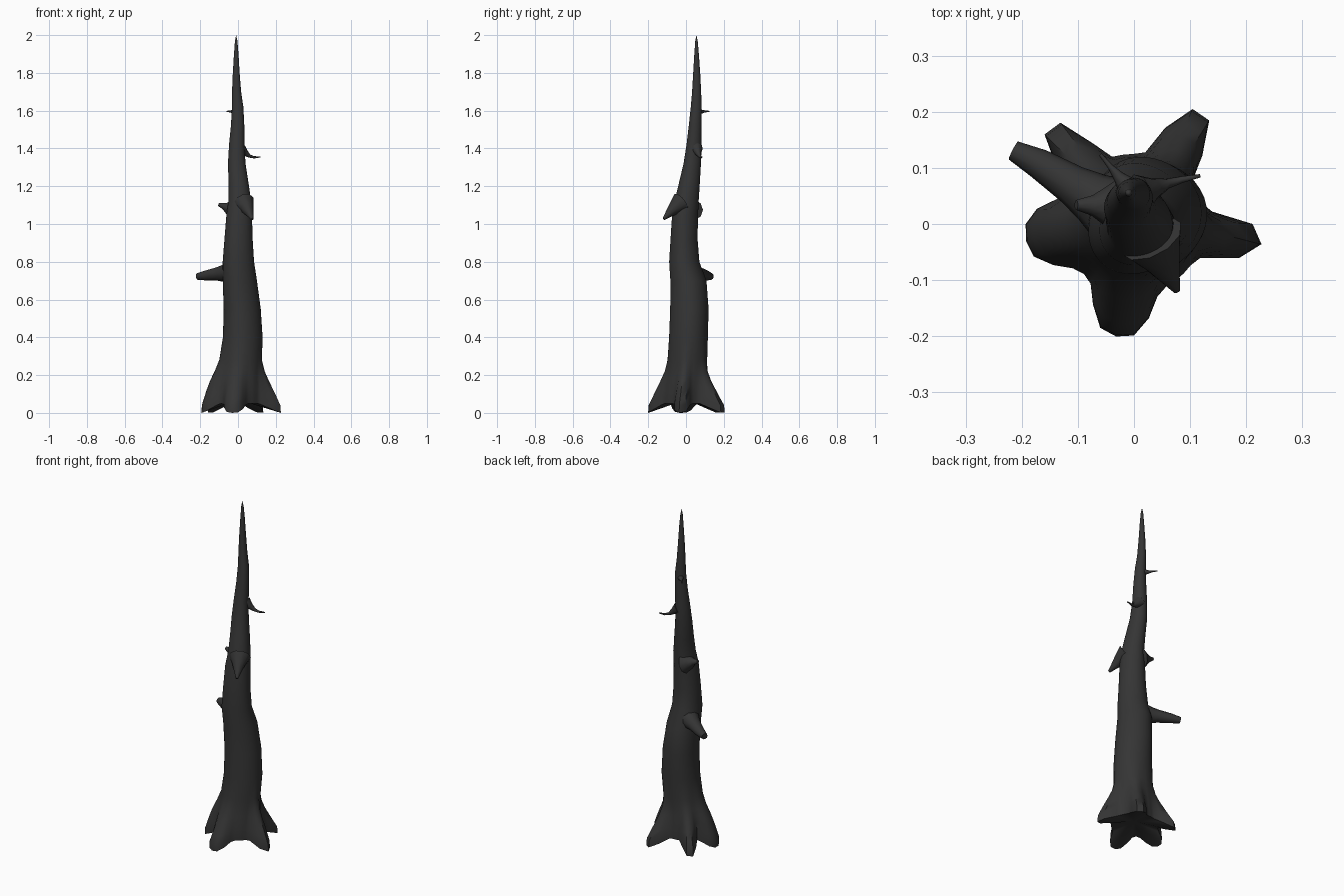
import bpy, bmesh, math
from mathutils import Vector

bark = bpy.data.materials.new("dark_bark")
bark.diffuse_color = (0.035, 0.035, 0.035, 1)


def loft(name, rings, tip=None, base=None):
    """Skin a list of equal-length rings; optional closing points."""
    bm = bmesh.new()
    rows = [[bm.verts.new(p) for p in r] for r in rings]
    n = len(rows[0])
    for a, b in zip(rows, rows[1:]):
        for i in range(n):
            j = (i + 1) % n
            bm.faces.new((a[i], a[j], b[j], b[i]))
    for row, point in ((rows[0], base), (rows[-1], tip)):
        if point is None:
            bm.faces.new(row)
        else:
            c = bm.verts.new(point)
            for i in range(n):
                bm.faces.new((row[i], row[(i + 1) % n], c))
    bmesh.ops.recalc_face_normals(bm, faces=bm.faces)
    me = bpy.data.meshes.new(name)
    bm.to_mesh(me)
    bm.free()
    me.materials.append(bark)
    ob = bpy.data.objects.new(name, me)
    bpy.context.collection.objects.link(ob)
    bpy.context.view_layer.objects.active = ob
    ob.select_set(True)
    bpy.ops.object.shade_smooth_by_angle(angle=math.radians(50))
    ob.select_set(False)


# Roots: angle, reach, half width in degrees, fullness of the upper bulge
ROOTS = [(59, .232, 13, .8), (-8, .23, 12, 1.0), (-98, .203, 18, .9),
         (187, .195, 20, 1.25), (131, .228, 12, .75)]

# Trunk sections: z, x range, y range, root strength
SECTIONS = [(.0, -.125, .125, -.125, .125, 1), (.04, -.125, .125, -.125, .125, .97),
            (.08, -.122, .125, -.12, .122, .80), (.12, -.12, .125, -.115, .12, .62),
            (.17, -.115, .123, -.108, .115, .40), (.22, -.105, .122, -.10, .112, .2),
            (.28, -.093, .122, -.095, .112, .05), (.4, -.082, .128, -.088, .117, 0),
            (.55, -.078, .118, -.083, .12, 0), (.7, -.083, .098, -.083, .108, 0),
            (.8, -.083, .083, -.09, .07, 0), (.92, -.073, .076, -.083, .06, 0),
            (1.05, -.062, .073, -.075, .062, 0), (1.13, -.05, .068, -.06, .066, 0),
            (1.22, -.05, .055, -.038, .072, 0), (1.32, -.053, .04, -.014, .078, 0),
            (1.42, -.047, .034, .002, .081, 0), (1.52, -.037, .034, .014, .082, 0),
            (1.62, -.031, .029, .025, .082, 0), (1.7, -.031, .017, .032, .08, 0),
            (1.8, -.027, .009, .038, .075, 0), (1.9, -.021, .003, .044, .068, 0),
            (1.97, -.016, -.003, .049, .062, 0)]
SIDES = 40
rings = []
for z, x0, x1, y0, y1, k in SECTIONS:
    cx, cy, rx, ry = (x0 + x1) / 2, (y0 + y1) / 2, (x1 - x0) / 2, (y1 - y0) / 2
    ring = []
    for i in range(SIDES):
        t = math.tau * i / SIDES
        lobe = push = 0
        for ang, reach, half, full in ROOTS:
            d = (math.degrees(t) - ang + 180) % 360 - 180
            w = math.exp(-abs(d / (half * 1.15)) ** 3)
            lobe = max(lobe, w)
            kk = k ** (1 / full)
            push += (reach - .125) * w * kk
        bump = 1 + .025 * math.sin(3 * t + 2.5 * z) * (z > .3)
        lift = .05 * (1 - lobe) * max(0, 1 - z / .25)
        ring.append((cx + (rx * bump + push) * math.cos(t),
                     cy + (ry * bump + push) * math.sin(t), z + lift))
    rings.append(ring)
loft("trunk_with_roots", rings, tip=(-.01, .055, 2), base=(0, 0, .07))


def stub(name, path, sides=10):
    """Tapered broken branch along (x, y, z, radius) points."""
    pts = [Vector(p[:3]) for p in path]
    rings = []
    for i, p in enumerate(path):
        d = (pts[min(i + 1, len(pts) - 1)] - pts[max(i - 1, 0)]).normalized()
        u = d.cross(Vector((0, 0, 1))).normalized()
        v = u.cross(d)
        rings.append([pts[i] + p[3] * (u * math.cos(a) + v * math.sin(a))
                      for a in (math.tau * s / sides for s in range(sides))])
    loft(name, rings)


# Broken branches, lowest first
stub("thick_branch", [(-.03, .02, .745, .065), (-.075, .048, .738, .046),
                      (-.11, .07, .735, .036), (-.17, .108, .727, .027),
                      (-.215, .131, .722, .018)])
stub("front_branch", [(.03, -.025, 1.11, .06), (.048, -.06, 1.085, .037),
                      (.062, -.09, 1.055, .021), (.076, -.118, 1.026, .007)])
stub("left_branch", [(-.02, .03, 1.075, .06), (-.052, .032, 1.085, .034),
                     (-.075, .033, 1.094, .018), (-.103, .034, 1.104, .009)])
stub("right_twig", [(.01, .055, 1.40, .035), (.038, .064, 1.378, .018),
                    (.06, .072, 1.36, .009), (.085, .079, 1.353, .006),
                    (.118, .086, 1.355, .003)], 8)
stub("back_twig", [(-.01, .065, 1.595, .02), (-.028, .085, 1.595, .010),
                   (-.042, .102, 1.596, .005), (-.06, .124, 1.596, .003)], 8)
